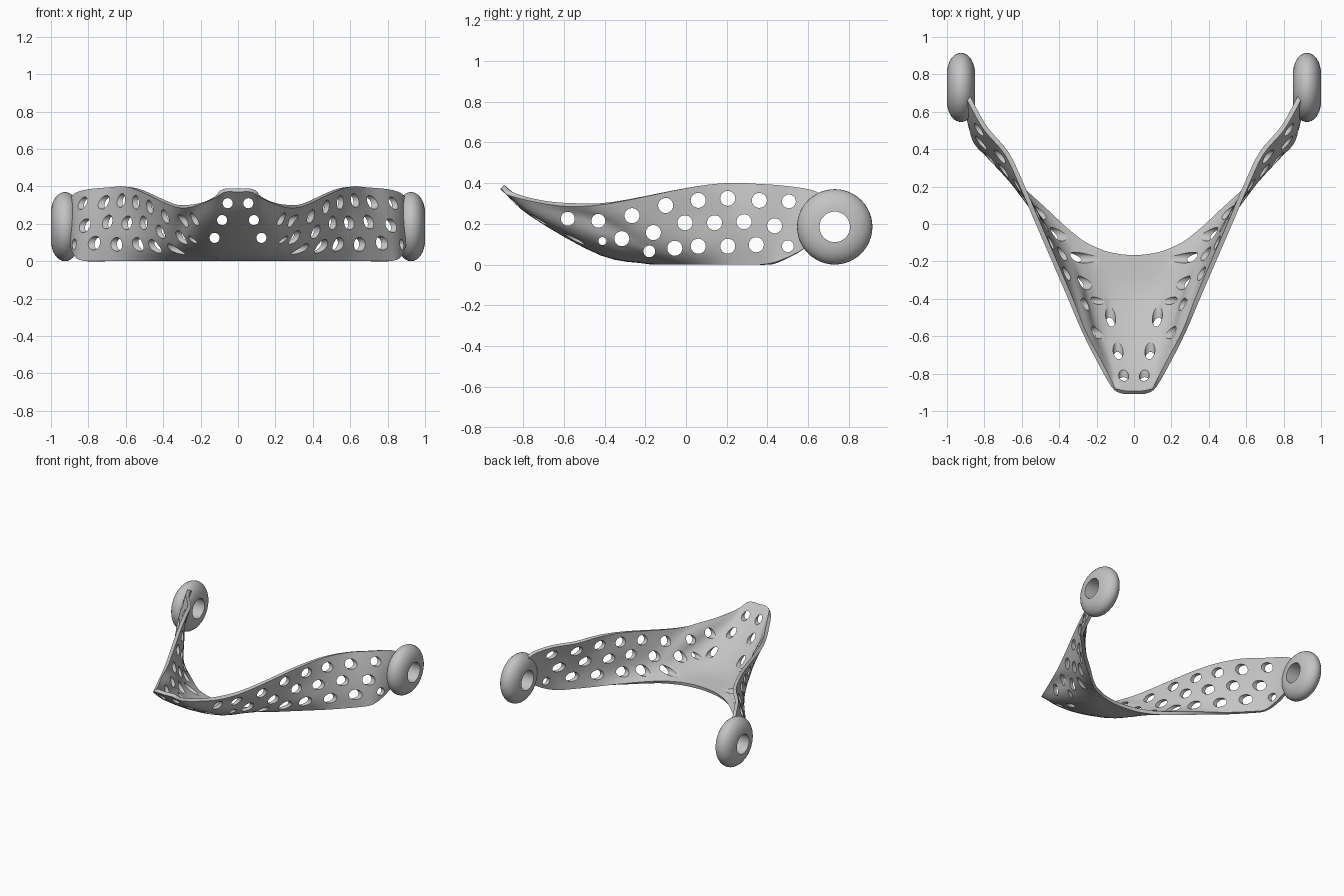
import bpy, bmesh, math
from mathutils import Matrix, Vector

cube = bpy.data.objects.get("Cube")
if cube:
    bpy.data.objects.remove(cube, do_unlink=True)

grey = bpy.data.materials.new("plain grey")
grey.use_nodes = True
colour = (0.55, 0.55, 0.55, 1)
grey.diffuse_color = colour
grey.node_tree.nodes["Principled BSDF"].inputs["Base Color"].default_value = colour


def make_object(name, bm):
    mesh = bpy.data.meshes.new(name)
    bm.to_mesh(mesh)
    bm.free()
    mesh.materials.append(grey)
    obj = bpy.data.objects.new(name, mesh)
    bpy.context.collection.objects.link(obj)
    return obj


def activate(obj):
    bpy.ops.object.select_all(action="DESELECT")
    obj.select_set(True)
    bpy.context.view_layer.objects.active = obj


def smooth_curve(points, steps):
    """Catmull-Rom curve through the points."""
    pts = [2 * points[0] - points[1]] + points + [2 * points[-1] - points[-2]]
    out = []
    for a, b, c, d in zip(pts, pts[1:], pts[2:], pts[3:]):
        for k in range(steps):
            t = k / steps
            out.append(0.5 * (2 * b + (c - a) * t + (2 * a - 5 * b + 4 * c - d) * t * t
                              + (3 * b - a - 3 * c + d) * t ** 3))
    return out + [points[-1]]


# Guide curves of the band, from the chin centre to the left ear
top_edge = [(0, -.91, .37), (.07, -.905, .37), (.12, -.87, .34), (.2, -.73, .305),
            (.28, -.57, .285), (.365, -.37, .3), (.525, 0, .375), (.61, .2, .4),
            (.69, .37, .395), (.8, .5, .385), (.87, .62, .365), (.905, .69, .33)]
upper_wall = [(0, -.76, .235), (.09, -.75, .235), (.16, -.68, .21), (.225, -.58, .205),
              (.29, -.42, .215), (.385, -.25, .2), (.54, .06, .24), (.64, .215, .27),
              (.725, .35, .27), (.83, .475, .26), (.885, .58, .26), (.905, .66, .25)]
lower_wall = [(0, -.42, .045), (.13, -.4, .05), (.22, -.36, .07), (.28, -.29, .08),
              (.345, -.2, .08), (.42, -.1, .085), (.57, .1, .11), (.665, .225, .13),
              (.765, .345, .12), (.85, .455, .13), (.89, .55, .14), (.905, .63, .15)]
bottom_edge = [(0, -.17, 0), (.13, -.155, 0), (.22, -.125, 0), (.29, -.09, 0),
               (.38, -.02, 0), (.46, .05, 0), (.6, .17, 0), (.685, .25, 0),
               (.79, .36, 0), (.855, .43, .01), (.885, .52, .045), (.9, .6, .09)]


def both_sides(points):
    half = [Vector(p) for p in points]
    return [Vector((-p.x, p.y, p.z)) for p in reversed(half[1:])] + half


# Perforated jaw band: skin the guide curves, then thicken inwards
guides = [smooth_curve(both_sides(g), 4) for g in (top_edge, upper_wall, lower_wall, bottom_edge)]
bm = bmesh.new()
grid = []
for station in zip(*guides):
    column = smooth_curve(list(station), 4)
    grid.append([bm.verts.new((p.x, p.y, max(p.z, 0))) for p in column])
for a, b in zip(grid, grid[1:]):
    for j in range(len(a) - 1):
        bm.faces.new((a[j], a[j + 1], b[j + 1], b[j]))
band = make_object("jaw_band", bm)
activate(band)
solid = band.modifiers.new("thickness", "SOLIDIFY")
solid.thickness = 0.025
solid.offset = -1
bpy.ops.object.modifier_apply(modifier=solid.name)

# Vent holes: sideways ones through the walls as (y, z), forward ones through the chin as (x, z)
side_holes = {
    .037: [(-.265, .24), (-.315, .127), (-.16, .157), (-.1, .29), (-.005, .205),
           (.06, .315), (.14, .205), (.205, .325), (.285, .21), (.36, .315), (.435, .19),
           (-.055, .08), (.06, .09), (.205, .09), (.345, .097)],
    .034: [(-.58, .225), (-.43, .215), (.505, .31)],
    .029: [(-.18, .065), (.5, .09)],
    .02: [(-.41, .115)],
}
chin_holes = [(.055, .31), (.085, .22), (.125, .125)]
bm = bmesh.new()


def add_drill(radius, length, centre, turn):
    bmesh.ops.create_cone(bm, cap_ends=True, segments=24, radius1=radius, radius2=radius,
                          depth=length, matrix=Matrix.Translation(centre) @ turn)


along_x = Matrix.Rotation(math.pi / 2, 4, "Y")
along_y = Matrix.Rotation(math.pi / 2, 4, "X")
for side in (-1, 1):
    for radius, places in side_holes.items():
        for y, z in places:
            add_drill(radius, 0.9, (side * 0.61, y, z), along_x)
    for x, z in chin_holes:
        add_drill(0.027, 0.8, (side * x, -0.7, z), along_y)
drills = make_object("hole_cutter", bm)
drills.hide_render = True
activate(band)
cut = band.modifiers.new("holes", "BOOLEAN")
cut.operation = "DIFFERENCE"
cut.solver = "EXACT"
cut.object = drills
bpy.ops.object.modifier_apply(modifier=cut.name)
bpy.data.objects.remove(drills, do_unlink=True)
bpy.ops.object.shade_smooth_by_angle(angle=math.radians(30))

# Ear rings: a domed profile spun around the sideways axis
SEGMENTS, ARC = 48, 16
for name, side in (("left_ear_ring", 1), ("right_ear_ring", -1)):
    bm = bmesh.new()
    loops = []
    for i in range(SEGMENTS):
        a = 2 * math.pi * i / SEGMENTS
        loop = []
        for k in range(ARC + 1):
            t = math.pi * k / ARC
            r = 0.075 + 0.11 * math.sin(t)
            loop.append(bm.verts.new((side * 0.925 + 0.075 * math.cos(t),
                                      0.73 + r * math.cos(a), 0.185 + r * math.sin(a))))
        loops.append(loop)
    for i, a in enumerate(loops):
        b = loops[(i + 1) % SEGMENTS]
        for k in range(ARC + 1):
            n = (k + 1) % (ARC + 1)
            bm.faces.new((a[k], b[k], b[n], a[n]))
    bmesh.ops.recalc_face_normals(bm, faces=bm.faces)
    ring = make_object(name, bm)
    activate(ring)
    bpy.ops.object.shade_smooth_by_angle(angle=math.radians(40))
